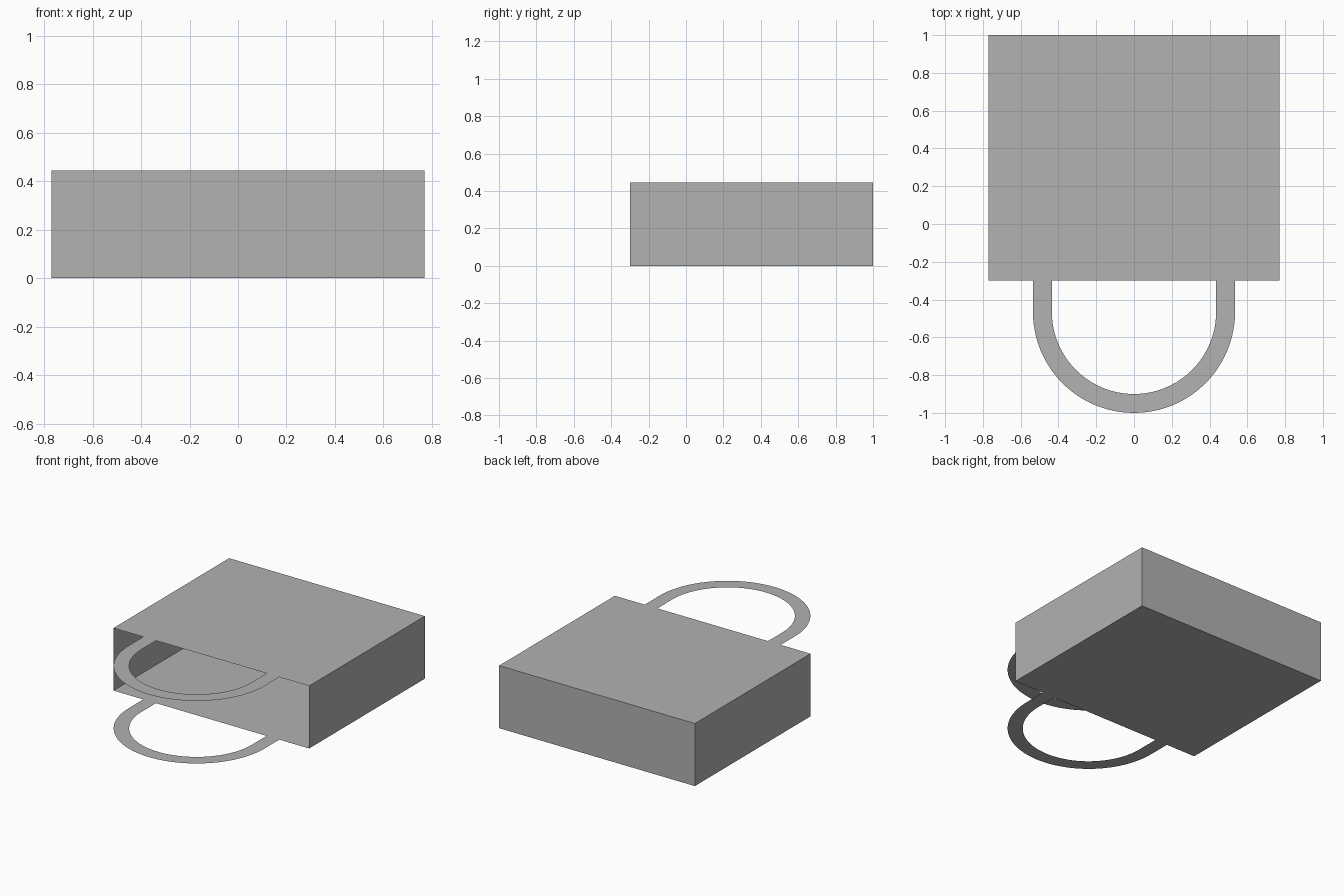
import bpy
import bmesh
from math import pi, cos, sin

cube = bpy.data.objects.get("Cube")
if cube:
    bpy.data.objects.remove(cube, do_unlink=True)

HALF_W, FRONT, BACK, HEIGHT = 0.77, -0.30, 1.0, 0.445
OUTER, INNER, ARC_Y = 0.535, 0.435, -0.465
SEGMENTS = 48

grey = bpy.data.materials.new("plain grey")
GREY = (0.445, 0.445, 0.445, 1.0)
grey.diffuse_color = GREY
grey.use_nodes = True
grey.node_tree.nodes["Principled BSDF"].inputs["Base Color"].default_value = GREY


def finish(bm, name):
    mesh = bpy.data.meshes.new(name)
    bm.to_mesh(mesh)
    bm.free()
    mesh.materials.append(grey)
    obj = bpy.data.objects.new(name, mesh)
    bpy.context.collection.objects.link(obj)
    return obj


def handle_path(radius):
    """Half-round loop with a straight leg at each end, from left to right."""
    arc = [(radius * cos(pi * i / SEGMENTS), ARC_Y - radius * sin(pi * i / SEGMENTS))
           for i in range(SEGMENTS + 1)]
    return [(radius, FRONT)] + arc + [(-radius, FRONT)]


def panel_with_handle(name, z, facing_up):
    """Flat sheet whose front edge runs into a flat loop handle."""
    bm = bmesh.new()
    outer = [bm.verts.new((x, y, z)) for x, y in handle_path(OUTER)]
    inner = [bm.verts.new((x, y, z)) for x, y in handle_path(INNER)]
    for i in range(len(outer) - 1):
        bm.faces.new((outer[i], inner[i], inner[i + 1], outer[i + 1]))
    corners = [bm.verts.new((x, y, z)) for x, y in
               ((HALF_W, FRONT), (HALF_W, BACK), (-HALF_W, BACK), (-HALF_W, FRONT))]
    bm.faces.new(corners + [outer[-1], inner[-1], inner[0], outer[0]])
    for face in bm.faces:
        face.normal_update()
        if (face.normal.z > 0) != facing_up:
            face.normal_flip()
    finish(bm, name)


def wall(name, start, end):
    """Upright sheet between two floor points, facing right of its direction."""
    bm = bmesh.new()
    bm.faces.new([bm.verts.new(p) for p in
                  ((*start, 0), (*end, 0), (*end, HEIGHT), (*start, HEIGHT))])
    finish(bm, name)


# Top and bottom sheets with their handles
panel_with_handle("bottom_panel_and_handle", 0, False)
panel_with_handle("top_panel_and_handle", HEIGHT, True)

# Side and back walls; the front stays open
wall("left_wall", (HALF_W, FRONT), (HALF_W, BACK))
wall("back_wall", (HALF_W, BACK), (-HALF_W, BACK))
wall("right_wall", (-HALF_W, BACK), (-HALF_W, FRONT))
